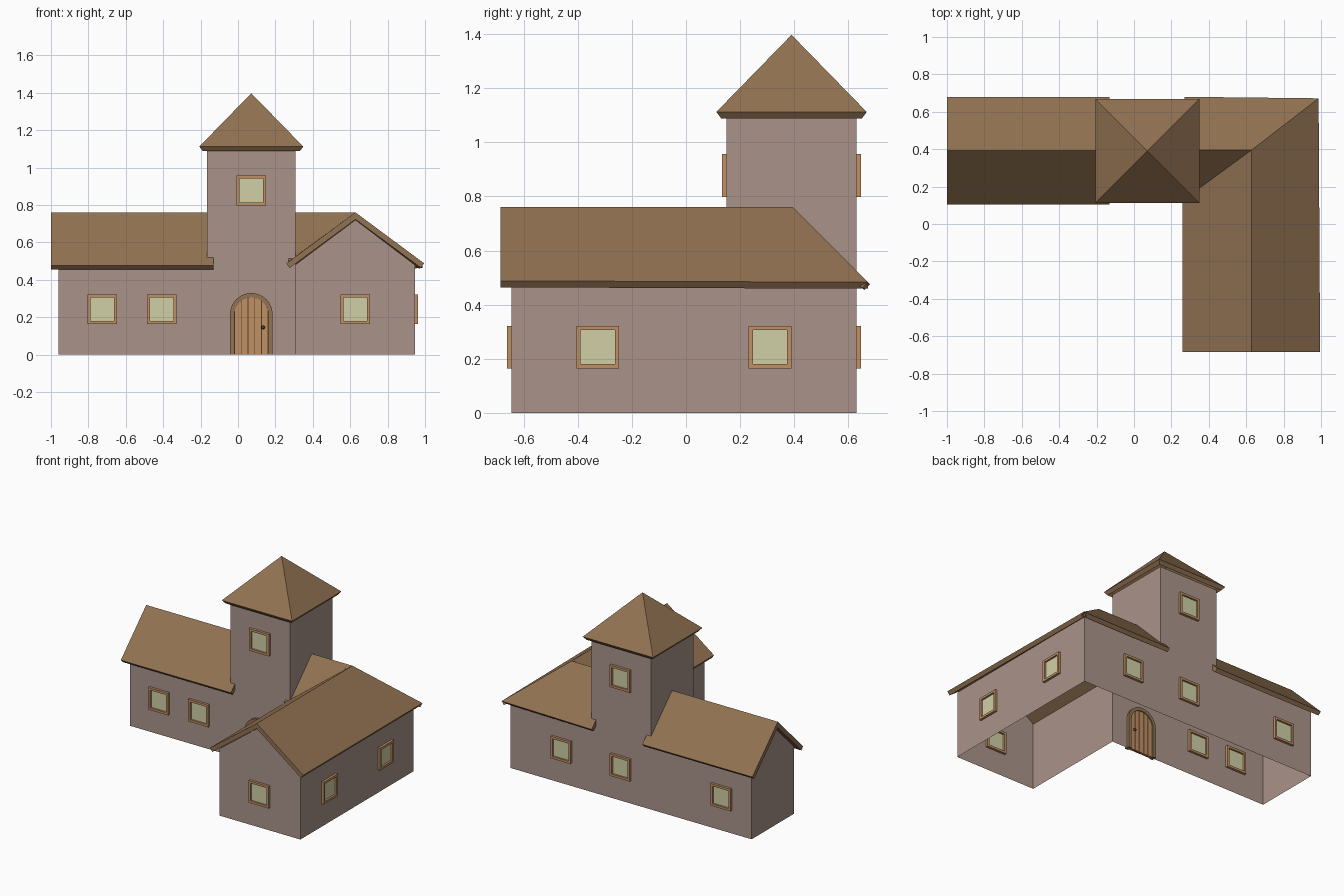
import bpy, bmesh, math
from mathutils import Vector

if "Cube" in bpy.data.objects:
    bpy.data.objects.remove(bpy.data.objects["Cube"])


def material(name, rgb):
    m = bpy.data.materials.new(name)
    lin = [((c / 255 + 0.055) / 1.055) ** 2.4 for c in rgb]
    m.diffuse_color = (*lin, 1)
    m.use_nodes = True
    m.node_tree.nodes["Principled BSDF"].inputs["Base Color"].default_value = m.diffuse_color
    return m


WALL = material("plaster", (170, 148, 138))
ROOF = material("roof_brown", (146, 114, 82))
FRAME = material("light_wood", (192, 144, 100))
GLASS = material("pale_glass", (208, 208, 167))
DARK = material("dark_wood", (84, 60, 42))


def build(name, faces, mat, fix=True):
    """Make one object out of a list of polygons."""
    bm = bmesh.new()
    for pts in faces:
        bm.faces.new([bm.verts.new(p) for p in pts])
    bmesh.ops.remove_doubles(bm, verts=bm.verts, dist=1e-5)
    if fix:
        bmesh.ops.recalc_face_normals(bm, faces=bm.faces)
    me = bpy.data.meshes.new(name)
    bm.to_mesh(me)
    bm.free()
    me.materials.append(mat)
    ob = bpy.data.objects.new(name, me)
    bpy.context.collection.objects.link(ob)
    return ob


def prism(a, b):
    """Faces of a solid between two matching outlines."""
    n = len(a)
    sides = [[a[i], a[(i + 1) % n], b[(i + 1) % n], b[i]] for i in range(n)]
    return [a, b] + sides


def slab(name, pts, t=0.03):
    """Roof slope with thickness under its top outline."""
    p = [Vector(q) for q in pts]
    n = (p[1] - p[0]).cross(p[2] - p[0]).normalized()
    if n.z < 0:
        n = -n
    return build(name, prism(p, [q - n * t for q in p]), ROOF)


# Walls: open shell, L plan with a tower rising from the corner
X0, XT, X1, X2 = -0.96, -0.165, 0.307, 0.945
YF, Y0, Y1 = -0.645, 0.15, 0.63
YR, XR, E, G, T = 0.39, 0.628, 0.48, 0.72, 1.09
front = [(X0, 0), (X1, 0), (X1, T), (XT, T), (XT, E), (X0, E)]
wing = [(X1, 0), (X2, 0), (X2, E), (XR, G), (X1, E)]
back = [(X2, 0), (X0, 0), (X0, E), (XT, E), (XT, T), (X1, T), (X1, E), (X2, E)]
right = [(YF, 0), (Y1, 0), (Y1, E), (YF, E)]
left = [(Y1, 0), (Y0, 0), (Y0, E), (YR, G), (Y1, E)]
inner = [(Y0, 0), (YF, 0), (YF, E), (Y0, E)]
side = [(Y1, T), (Y1, E), (YR, G), (Y0, E), (Y0, T)]
walls = [[(x, y, z) for x, z in prof]
         for y, prof in ((Y0, front), (YF, wing), (Y1, back))]
walls += [[(x, y, z) for y, z in prof] for x, prof in
          ((X2, right), (X0, left), (X1, inner), (XT, side), (X1, side[::-1]))]
build("walls", walls, WALL, fix=False)

# Roof of the left wing
for nm, ye in (("front", 0.105), ("back", 0.68)):
    slab("left_roof_" + nm, [(-1, ye, 0.475), (-0.13, ye, 0.475),
                             (-0.13, 0.392, 0.76), (-1, 0.392, 0.76)])

# Roof of the right wing, with hip and valley
ridge0, corner = (XR, -0.685, 0.76), (XR, 0.395, 0.76)
hip = (0.987, 0.672, 0.483)
slab("wing_roof_right", [(0.995, -0.685, 0.488), ridge0, corner, hip])
slab("wing_roof_left", [(0.258, -0.685, 0.487), ridge0, corner, (0.258, 0.125, 0.487)])
slab("corner_roof_back", [(0.27, 0.395, 0.76), (0.27, 0.68, 0.475), hip, corner])
slab("corner_roof_front", [(0.27, 0.395, 0.76), corner, (0.27, 0.133, 0.497)])


# Tower roof: hollow pyramid with slanted eave edge
def ring(r, z):
    return [(0.071 + sx * r, YR + sy * r, z)
            for sx, sy in ((-1, -1), (1, -1), (1, 1), (-1, 1))]


outer, under = ring(0.278, 1.112), ring(0.26, 1.088)
faces = []
for i in range(4):
    j = (i + 1) % 4
    faces += [[outer[i], outer[j], (0.071, YR, 1.397)],
              [under[i], under[j], outer[j], outer[i]],
              [under[j], under[i], (0.071, YR, 1.355)]]
build("tower_roof", faces, ROOF)


# Windows: square frame and pane set through the wall
def window(name, u, z, wall, along_x):
    def loop(r, d):
        c = [(u - r, z - r), (u + r, z - r), (u + r, z + r), (u - r, z + r)]
        return [(a, wall + d, b) if along_x else (wall + d, a, b) for a, b in c]
    o, i = 0.079, 0.063
    d = 0.017
    fo, fi, bo, bi = loop(o, -d), loop(i, -d), loop(o, d), loop(i, d)
    fs = []
    for k in range(4):
        m = (k + 1) % 4
        fs += [[p[k], p[m], q[m], q[k]]
               for p, q in ((fo, fi), (fi, bi), (bi, bo), (bo, fo))]
    build(name + "_frame", fs, FRAME)
    build(name + "_glass", prism(loop(i, -0.004), loop(i, 0.004)), GLASS)


for k, (u, z, w, ax) in enumerate([
        (-0.725, 0.243, Y0, True), (-0.408, 0.243, Y0, True),
        (0.626, 0.243, YF, True), (0.071, 0.877, Y0, True),
        (0.071, 0.877, Y1, True), (0.071, 0.243, Y1, True),
        (0.54, 0.243, Y1, True), (-0.725, 0.243, Y1, True),
        (-0.326, 0.243, X2, False), (0.31, 0.243, X2, False)]):
    window(f"window_{k + 1}", u, z, w, ax)

# Arched door: surround, dark backing, planks and knobs
DX, ZS = 0.071, 0.215


def extrude_y(name, prof, d, mat):
    build(name, prism([(x, Y0 - d, z) for x, z in prof],
                      [(x, Y0 + d, z) for x, z in prof]), mat)


def arch(r, n=16):
    arc = [(DX + r * math.cos(math.pi * i / n), ZS + r * math.sin(math.pi * i / n))
           for i in range(n + 1)]
    return [(DX + r, 0)] + arc + [(DX - r, 0)]


extrude_y("door_surround", arch(0.114) + arch(0.09)[::-1], 0.018, ROOF)
extrude_y("door_backing", arch(0.09), 0.004, DARK)
w = 0.18 / 5
for k in range(5):
    a = DX - 0.09 + k * w + 0.002
    b = a + w - 0.004
    xs = [b + (a - b) * i / 4 for i in range(5)]
    top = [(x, ZS + math.sqrt(max(0, 0.09 ** 2 - (x - DX) ** 2))) for x in xs]
    extrude_y(f"door_plank_{k + 1}", [(a, 0), (b, 0)] + top, 0.01, FRAME)
for nm, s in (("outside", -1), ("inside", 1)):
    bpy.ops.mesh.primitive_uv_sphere_add(segments=12, ring_count=8, radius=0.01,
                                         location=(0.134, Y0 + s * 0.018, 0.145))
    bpy.context.object.name = "door_knob_" + nm
    bpy.context.object.data.materials.append(DARK)
    bpy.ops.object.shade_smooth_by_angle()
